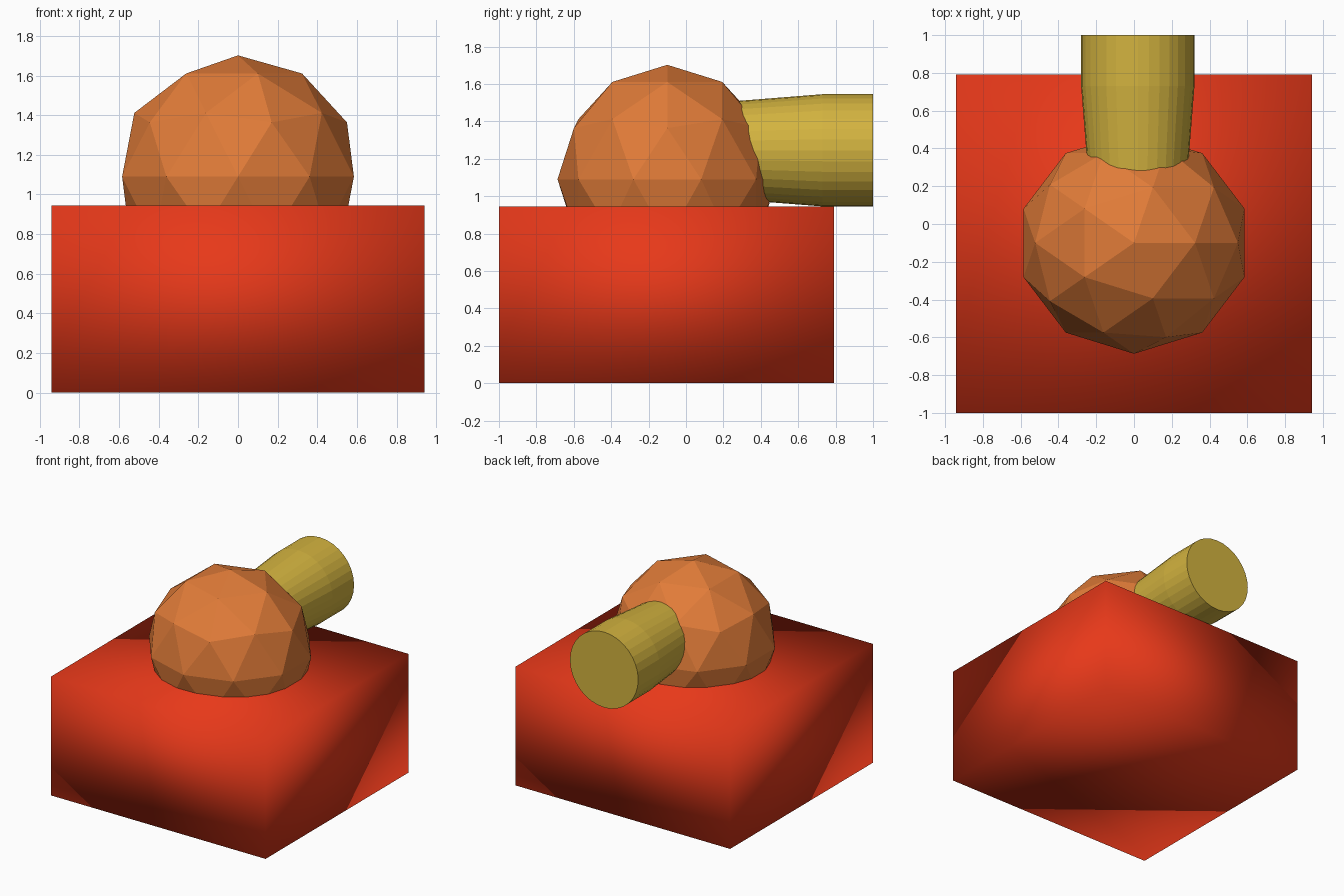
import bpy, bmesh, math
from mathutils import Matrix

if "Cube" in bpy.data.objects:
    bpy.data.objects.remove(bpy.data.objects["Cube"])


def finish(name, bm, color, smooth=False):
    bmesh.ops.recalc_face_normals(bm, faces=bm.faces)
    mesh = bpy.data.meshes.new(name)
    bm.to_mesh(mesh)
    bm.free()
    for p in mesh.polygons:
        p.use_smooth = smooth
    mat = bpy.data.materials.new(name + "_color")
    mat.diffuse_color = (*color, 1)
    mat.use_nodes = True
    mat.node_tree.nodes["Principled BSDF"].inputs["Base Color"].default_value = mat.diffuse_color
    mesh.materials.append(mat)
    obj = bpy.data.objects.new(name, mesh)
    bpy.context.collection.objects.link(obj)
    return obj


# Body: a box shaded smooth across its corners
bm = bmesh.new()
bmesh.ops.create_cube(bm, size=1, matrix=Matrix.Translation((0, -0.104, 0.4725))
                      @ Matrix.Diagonal((1.885, 1.792, 0.945, 1)))
finish("body", bm, (0.8, 0.04, 0.01), smooth=True)

# Dome: faceted sphere sunk into the body
bm = bmesh.new()
bmesh.ops.create_icosphere(bm, subdivisions=2, radius=1,
                           matrix=Matrix.Translation((0, -0.1, 1.09))
                           @ Matrix.Diagonal((0.615, 0.587, 0.612, 1)))
finish("dome", bm, (0.75, 0.2, 0.04))

# Barrel: straight muzzle with a taper running back into the dome
bm = bmesh.new()
SIDES = 32
rings = []
for y, r in ((0.2, 0.258), (0.73, 0.3), (1.0, 0.3)):
    rings.append([bm.verts.new((0.02 + r * math.cos(2 * math.pi * i / SIDES), y,
                                1.245 + r * math.sin(2 * math.pi * i / SIDES)))
                  for i in range(SIDES)])
for a, b in zip(rings, rings[1:]):
    for i in range(SIDES):
        j = (i + 1) % SIDES
        bm.faces.new((a[i], a[j], b[j], b[i]))
bm.faces.new(rings[0])
bm.faces.new(rings[-1])
finish("barrel", bm, (0.65, 0.45, 0.05))
